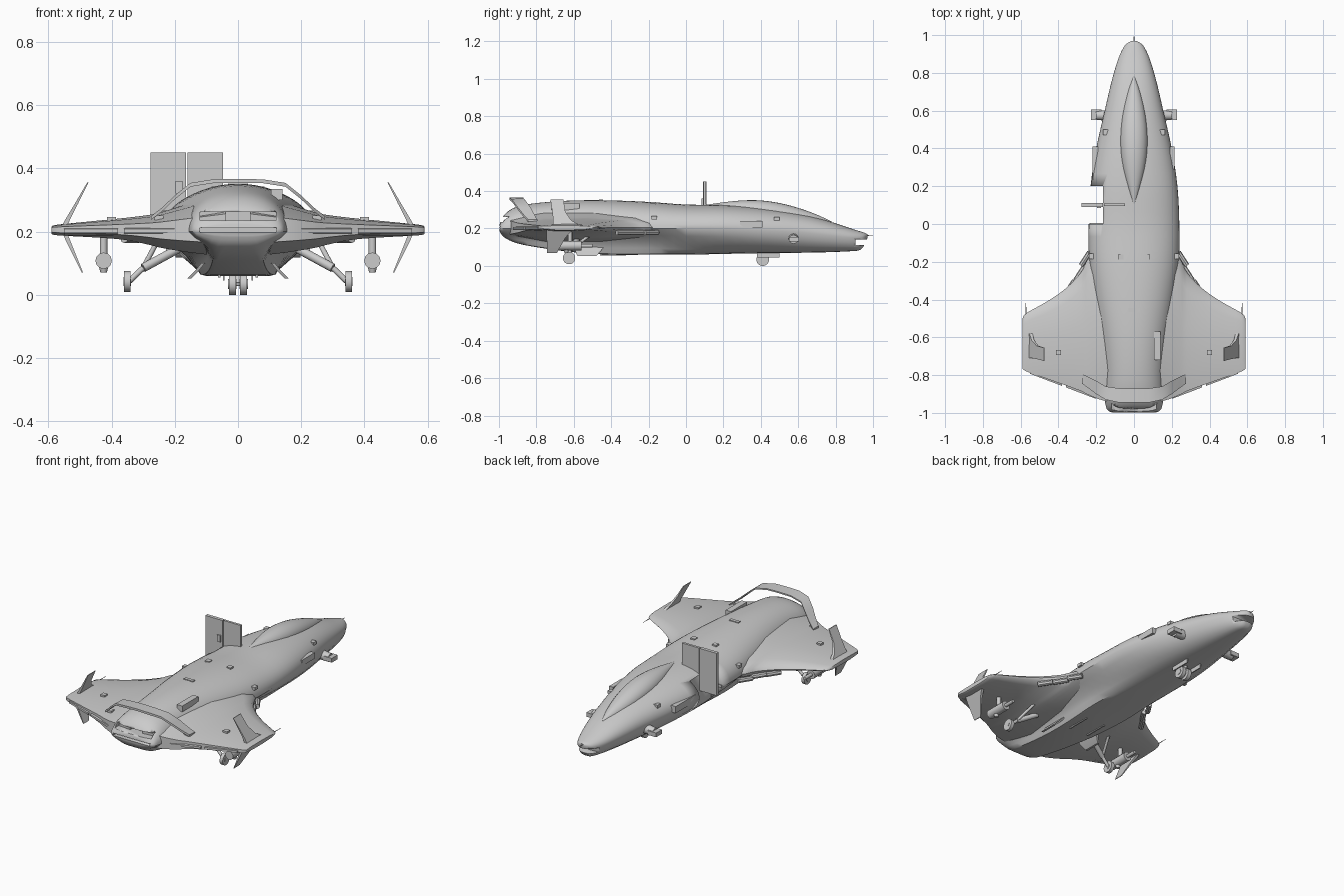
import bpy, bmesh, math
from mathutils import Vector

if "Cube" in bpy.data.objects:
    bpy.data.objects.remove(bpy.data.objects["Cube"])

def finish(name, bm, angle=35):
    bmesh.ops.recalc_face_normals(bm, faces=bm.faces)
    me = bpy.data.meshes.new(name)
    bm.to_mesh(me)
    bm.free()
    ob = bpy.data.objects.new(name, me)
    bpy.context.collection.objects.link(ob)
    bpy.ops.object.select_all(action='DESELECT')
    ob.select_set(True)
    bpy.context.view_layer.objects.active = ob
    bpy.ops.object.shade_smooth_by_angle(angle=math.radians(angle))
    return ob

def loft(name, rings, angle=35):
    bm = bmesh.new()
    vs = [[bm.verts.new(p) for p in r] for r in rings]
    n = len(vs[0])
    for a, b in zip(vs, vs[1:]):
        for i in range(n):
            bm.faces.new((a[i], a[(i + 1) % n], b[(i + 1) % n], b[i]))
    bm.faces.new(vs[0])
    bm.faces.new(vs[-1][::-1])
    return finish(name, bm, angle)

def box(name, lo, hi):
    rings = [[(x, lo[1], lo[2]), (x, hi[1], lo[2]), (x, hi[1], hi[2]), (x, lo[1], hi[2])] for x in (lo[0], hi[0])]
    return loft(name, rings)

def rod(name, a, b, r, r2=None, n=12):
    a, b = Vector(a), Vector(b)
    q = (b - a).to_track_quat('Z', 'Y')
    circ = [(math.cos(t * math.tau / n), math.sin(t * math.tau / n)) for t in range(n)]
    return loft(name, [[p + q @ Vector((c * s, d * s, 0)) for c, d in circ]
                       for p, s in ((a, r), (b, r if r2 is None else r2))])

def cut(ob, cutter):
    cutter.hide_render = True
    m = ob.modifiers.new('cut', 'BOOLEAN')
    m.operation, m.object, m.solver = 'DIFFERENCE', cutter, 'EXACT'
    bpy.context.view_layer.objects.active = ob
    bpy.ops.object.modifier_apply(modifier=m.name)
    bpy.data.objects.remove(cutter)

def spline(rows, k=3):
    out = []
    for i in range(len(rows) - 1):
        p = [rows[max(0, i - 1)], rows[i], rows[i + 1], rows[min(len(rows) - 1, i + 2)]]
        for j in range(k):
            t = j / k
            out.append([0.5 * (2 * b + (c - a) * t + (2 * a - 5 * b + 4 * c - d) * t * t
                               + (3 * b - a - 3 * c + d) * t ** 3) for a, b, c, d in zip(*p)])
    return out + [rows[-1]]

# Hull: y, half width, top z, bottom z, waist z, keel sharpness
STATIONS = [(.97, .012, .17, .15, .16, 0), (.955, .038, .177, .115, .155, 0), (.93, .058, .185, .085, .15, 0),
            (.87, .085, .204, .078, .152, 0), (.75, .12, .243, .073, .165, 0), (.6, .155, .28, .07, .18, 0),
            (.4, .2, .31, .068, .19, .1), (.2, .23, .325, .064, .2, .3), (0, .24, .328, .06, .2, .6),
            (-.2, .238, .342, .06, .2, 1), (-.4, .215, .35, .06, .2, 1), (-.6, .185, .35, .073, .2, 1),
            (-.78, .165, .338, .097, .2, 1), (-.9, .16, .318, .12, .2, .8), (-.96, .15, .285, .145, .2, .5),
            (-.985, .14, .25, .165, .2, .2), (-.997, .12, .222, .188, .203, 0)]
FORE = [(.95, .35), (.8, .66), (.6, .87), (.4, .97), (.2, 1)]
AFT = [(.85, .25), (.64, .5), (.57, .75), (.5, .97), (.42, 1)]

def hull_ring(row):
    y, w, top, bot, mid, k = row
    pts = []
    for i in range(25):
        a = math.pi * i / 24
        c, s = math.cos(a), math.sin(a)
        pts.append((w * math.copysign(abs(c) ** .93, c), y, mid + (top - mid) * abs(s) ** .93))
    low = [(f[0] + (a[0] - f[0]) * k, f[1] + (a[1] - f[1]) * k) for f, a in zip(FORE, AFT)]
    pts += [(-w * u, y, mid - (mid - bot) * v) for u, v in low]
    pts += [(w * u, y, mid - (mid - bot) * v) for u, v in reversed(low)]
    return pts

hull = loft('hull', [hull_ring(r) for r in spline(STATIONS)], 40)
cut(hull, box('door_cutter', (-.4, 0, 0), (-.165, .2, .5)))
cut(hull, box('nose_mouth_cutter', (-.2, .905, .112), (.2, 1.1, .142)))
cut(hull, box('upper_exhaust_cutter', (-.12, -1.1, .235), (.12, -.93, .262)))
cut(hull, box('lower_exhaust_cutter', (-.12, -1.1, .198), (.12, -.96, .212)))

# Canopy: y, half width, base z, top z
canopy = [(.78, .006, .225, .236), (.7, .035, .24, .274), (.6, .058, .26, .31), (.5, .07, .28, .336),
          (.4, .072, .29, .35), (.3, .06, .3, .35), (.2, .035, .31, .34), (.1, .008, .31, .326)]
loft('canopy', [[(w * math.cos(math.pi * i / 12), y, b + (t - b) * math.sin(math.pi * i / 12)) for i in range(13)]
                for y, w, b, t in spline(canopy)], 50)

# Wings: x, leading y, trailing y, top z, bottom z
WING = [(.04, -.1, -.95, .325, .12), (.16, -.12, -.935, .287, .135), (.24, -.18, -.905, .262, .148),
        (.28, -.255, -.885, .253, .158), (.36, -.34, -.855, .243, .174), (.46, -.41, -.82, .233, .182),
        (.57, -.472, -.78, .222, .188), (.59, -.5, -.765, .216, .193)]

def wing_ring(s, row):
    x, l, t, zt, zb = row
    prof = [(0, .205), (.03, .205 + (zt - .205) * .4), (.15, .205 + (zt - .205) * .8), (.45, zt), (.8, zt - (zt - .21) * .15),
            (1, .21 + (zt - .21) * .4), (1, .205 - (.205 - zb) * .5), (.75, zb), (.4, zb), (.12, .205 - (.205 - zb) * .75),
            (.02, .205 - (.205 - zb) * .35)]
    return [(s * x, l + (t - l) * u, z) for u, z in prof]

def plate(name, rows):
    # stacked rectangles: x, front y, back y, z, half thickness
    return loft(name, [[(x - h, f, z), (x + h, f, z), (x + h, b, z), (x - h, b, z)] for x, f, b, z, h in rows])

def wheel(name, x, y, z, r, w):
    rod(name, (x - w, y, z), (x + w, y, z), r, n=24)
    rod(name + '_hub', (x - w * 1.2, y, z), (x + w * 1.2, y, z), r * .45)

for s, tag in ((1, 'right'), (-1, 'left')):
    loft(tag + '_wing', [wing_ring(s, r) for r in spline(WING)], 35)
    # winglets above and below the tips
    plate(tag + '_upper_winglet', [(s * .552, -.56, -.71, .212, .009), (s * .535, -.615, -.71, .245, .007),
                                   (s * .51, -.645, -.715, .29, .005), (s * .475, -.655, -.725, .355, .002)])
    plate(tag + '_lower_winglet', [(s * .55, -.6, -.745, .2, .008), (s * .528, -.645, -.745, .15, .006),
                                   (s * .492, -.69, -.742, .07, .002)])
    rod(tag + '_tip_spike', (s * .572, -.5, .205), (s * .572, -.415, .205), .003, .001, 6)
    # trailing flaps and leading edge intakes
    for a, b in ((.2, .36), (.38, .55)):
        ya, yb = -.92 + (a - .2) * .38, -.92 + (b - .2) * .38
        loft(tag + '_flap', [[(s * x, y + .03, .217), (s * x, y - .006, .208), (s * x, y - .006, .196), (s * x, y + .03, .188)]
                             for x, y in ((a, ya), (b, yb))])
    for i, (x, y) in enumerate(((.235, -.15), (.265, -.23), (.315, -.3))):
        rod(tag + '_leading_edge_unit', (s * x, y, .178), (s * (x + .045), y - .07, .178), .014, n=8)
    # nose thruster stubs
    rod(tag + '_nose_thruster', (s * .11, .575, .15), (s * .2, .575, .142), .03, .024)
    box(tag + '_thruster_tip', (s * .2 - .028, .55, .13), (s * .2 + .028, .605, .155))
    # main landing gear
    wheel(tag + '_main_wheel', s * .35, -.625, .042, .033, .01)
    rod(tag + '_main_strut', (s * .19, -.58, .145), (s * .3, -.62, .085), .014)
    rod(tag + '_lower_strut', (s * .3, -.62, .085), (s * .345, -.625, .042), .009)
    rod(tag + '_brace_strut', (s * .26, -.52, .16), (s * .3, -.62, .085), .008)
    loft(tag + '_gear_door', [[(s * x, y, z), (s * (x + .012), y, z), (s * (x + .012), y - d, z), (s * x, y - d, z)]
                              for x, y, z, d in ((.105, -.44, .1, .16), (.125, -.46, .075, .13), (.148, -.48, .052, .1))])
    # hanging weapon pods
    rod(tag + '_pod_pylon', (s * .425, -.62, .185), (s * .425, -.62, .12), .012)
    rod(tag + '_pod_body', (s * .425, -.69, .108), (s * .425, -.56, .108), .026)
    rod(tag + '_pod_barrel', (s * .425, -.56, .108), (s * .425, -.5, .108), .01)
    rod(tag + '_pod_sensor', (s * .425, -.64, .1), (s * .425, -.64, .07), .018, .01)
    # nose gear wheels and doors
    wheel('nose_wheel_' + tag, s * .018, .41, .034, .034, .011)
    box('nose_gear_door_' + tag, (s * .045 - .003, .38, .045), (s * .045 + .003, .5, .08))
    # surface fittings
    for x, y, z in ((.15, .485, .255), (.225, -.17, .26), (.07, -.175, .336), (.4, -.68, .24), (.25, -.83, .245)):
        box(tag + '_fitting', (s * x - .014, y - .014, z - .012), (s * x + .014, y + .014, z + .006))
    # lower rear vents
    box(tag + '_keel_fin', (s * .06 - .004, -.46, .055), (s * .06 + .004, -.32, .07))

rod('nose_strut', (0, .44, .09), (0, .41, .034), .01)
rod('nose_axle', (-.02, .41, .034), (.02, .41, .034), .006)
rod('nose_spike', (0, .96, .163), (0, 1.0, .163), .003, .001, 6)

# Tail arch: x, front y, back y, z
half = [(.275, -.795, -.845, .245), (.24, -.81, -.87, .272), (.2, -.83, -.9, .31), (.15, -.86, -.93, .35),
        (.08, -.87, -.945, .361)]
arch = half + [(0, -.87, -.945, .363)] + [(-x, f, b, z) for x, f, b, z in reversed(half)]
loft('tail_arch', [[(x, f, z - .006), (x, f, z + .002), (x, b, z + .004), (x, b, z - .008)] for x, f, b, z in arch])

# Open side door swung upward, in two leaves
box('door_outer_leaf', (-.277, .09, .2), (-.165, .11, .45))
box('door_inner_leaf', (-.16, .094, .28), (-.048, .108, .45))
box('door_latch', (-.197, .084, .32), (-.175, .092, .36))
box('door_sill', (-.235, -.01, .195), (-.165, .004, .21))
# Raised side hatch and dorsal panel
box('side_hatch', (.19, .29, .205), (.215, .41, .24))
box('left_side_panel', (-.22, .2, .195), (-.19, .41, .235))
box('dorsal_panel', (.105, -.72, .3), (.14, -.57, .335))
box('dorsal_fitting', (-.03, -.465, .345), (.03, -.445, .355))
